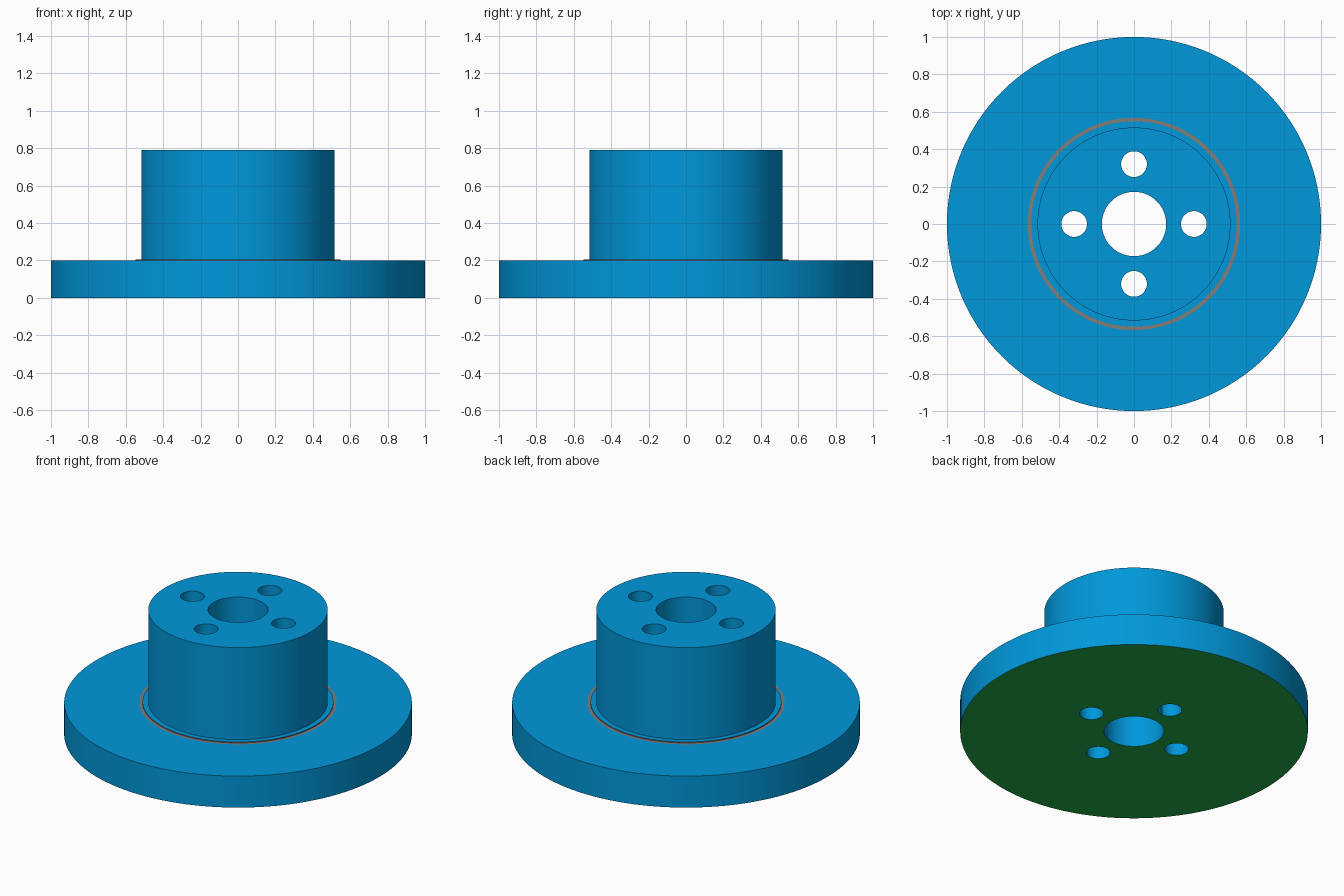
import bpy, math

if "Cube" in bpy.data.objects:
    bpy.data.objects.remove(bpy.data.objects["Cube"])

SEG = 128


def material(name, rgb):
    m = bpy.data.materials.new(name)
    m.diffuse_color = (*rgb, 1)
    m.use_nodes = True
    m.node_tree.nodes["Principled BSDF"].inputs["Base Color"].default_value = m.diffuse_color
    return m


blue = material("blue", (0.0, 0.315, 0.71))
grey = material("warm_grey", (0.235, 0.205, 0.19))
green = material("green", (0.016, 0.455, 0.071))


def lathe(name, profile, mats):
    """Revolve a closed (radius, z, material of the next band) profile about z."""
    n = len(profile)
    verts, faces, idx = [], [], []
    for i in range(SEG):
        a = 2 * math.pi * i / SEG
        verts += [(r * math.cos(a), r * math.sin(a), z) for r, z, _ in profile]
    for i in range(SEG):
        j = (i + 1) % SEG
        for k in range(n):
            l = (k + 1) % n
            faces.append((i * n + k, j * n + k, j * n + l, i * n + l))
            idx.append(profile[k][2])
    me = bpy.data.meshes.new(name)
    me.from_pydata(verts, [], faces)
    for m in mats:
        me.materials.append(m)
    me.polygons.foreach_set("material_index", idx)
    ob = bpy.data.objects.new(name, me)
    bpy.context.collection.objects.link(ob)
    return ob


# Flanged hub with centre bore, thin collar and flat grey ring around it
hub = lathe("flanged_hub", [
    (0.172, 0.0, 2), (1.0, 0.0, 0), (1.0, 0.2, 0), (0.568, 0.2, 1),
    (0.549, 0.2, 1), (0.549, 0.206, 0), (0.516, 0.206, 0),
    (0.516, 0.79, 0), (0.172, 0.79, 0),
], [blue, grey, green])

# Four bolt holes through the whole height
for i in range(4):
    a = i * math.pi / 2
    bpy.ops.mesh.primitive_cylinder_add(
        vertices=48, radius=0.069, depth=1.2,
        location=(0.32 * math.cos(a), 0.32 * math.sin(a), 0.4))
    cutter = bpy.context.object
    cutter.name = f"bolt_hole_cutter_{i + 1}"
    cutter.data.materials.append(blue)
    mod = hub.modifiers.new(f"bolt_hole_{i + 1}", 'BOOLEAN')
    mod.operation = 'DIFFERENCE'
    mod.solver = 'EXACT'
    mod.object = cutter
    bpy.context.view_layer.objects.active = hub
    bpy.ops.object.modifier_apply(modifier=mod.name)
    bpy.data.objects.remove(cutter, do_unlink=True)

# Smooth round walls, crisp rims
bpy.ops.object.select_all(action='DESELECT')
hub.select_set(True)
bpy.context.view_layer.objects.active = hub
bpy.ops.object.shade_smooth_by_angle(angle=math.radians(20))
